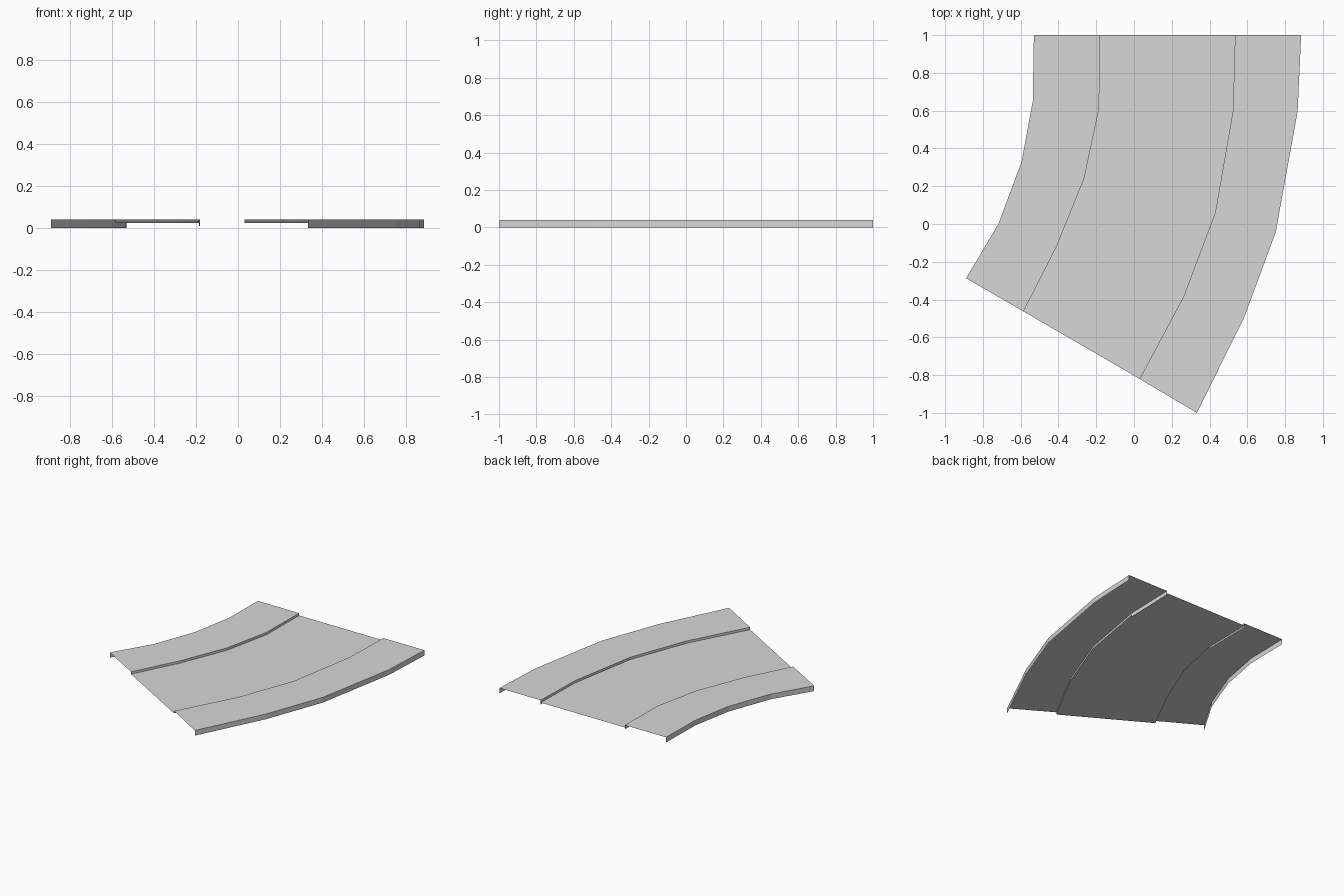
import bpy

cube = bpy.data.objects.get("Cube")
if cube:
    bpy.data.objects.remove(cube, do_unlink=True)

mat = bpy.data.materials.new("concrete_grey")
mat.use_nodes = True
grey = (0.68, 0.68, 0.68, 1)
mat.diffuse_color = grey
mat.node_tree.nodes["Principled BSDF"].inputs["Base Color"].default_value = grey

TOP, ROAD, KERB = 0.04, 0.022, 0.06

# Plan lines of the bend, each running from the back end to the front end
inner_edge = [(-0.53, 1), (-0.536, 0.65), (-0.595, 0.33), (-0.718, 0), (-0.889, -0.287)]
inner_kerb = [(-0.18, 1), (-0.185, 0.61), (-0.264, 0.24), (-0.41, -0.12), (-0.585, -0.463)]
outer_kerb = [(0.535, 1), (0.524, 0.6), (0.43, 0.06), (0.262, -0.385), (0.03, -0.82)]
outer_edge = [(0.885, 1), (0.866, 0.595), (0.75, -0.045), (0.583, -0.495), (0.333, -1)]


def blend(a, b, t):
    return [(p[0] + (q[0] - p[0]) * t, p[1] + (q[1] - p[1]) * t) for p, q in zip(a, b)]


def sheet(name, rails):
    """Skin neighbouring rails, given left to right as (plan line, height)."""
    verts = [(x, y, z) for line, z in rails for x, y in line]
    n = len(rails[0][0])
    faces = [(r * n + i, r * n + i + 1, (r + 1) * n + i + 1, (r + 1) * n + i)
             for r in range(len(rails) - 1) for i in range(n - 1)]
    mesh = bpy.data.meshes.new(name)
    mesh.from_pydata(verts, [], faces)
    mesh.materials.append(mat)
    obj = bpy.data.objects.new(name, mesh)
    bpy.context.collection.objects.link(obj)
    return obj


inner_joint = blend(inner_kerb, inner_edge, KERB)
outer_joint = blend(outer_kerb, outer_edge, KERB)

# Road surface
sheet("road", [(inner_kerb, ROAD), (outer_kerb, ROAD)])

# Pavements with their outer skirts
sheet("inner_pavement", [(inner_edge, 0), (inner_edge, TOP), (inner_joint, TOP)])
sheet("outer_pavement", [(outer_joint, TOP), (outer_edge, TOP), (outer_edge, 0)])

# Kerb stones: top strip and face down to the road
sheet("inner_kerb", [(inner_joint, TOP), (inner_kerb, TOP), (inner_kerb, ROAD)])
sheet("outer_kerb", [(outer_kerb, ROAD), (outer_kerb, TOP), (outer_joint, TOP)])

# Kerb footing below the road at the back end
sheet("inner_kerb_footing", [(inner_kerb[:2], ROAD), (inner_kerb[:2], 0.008)])
sheet("outer_kerb_footing", [(outer_kerb[:2], 0.008), (outer_kerb[:2], ROAD)])
